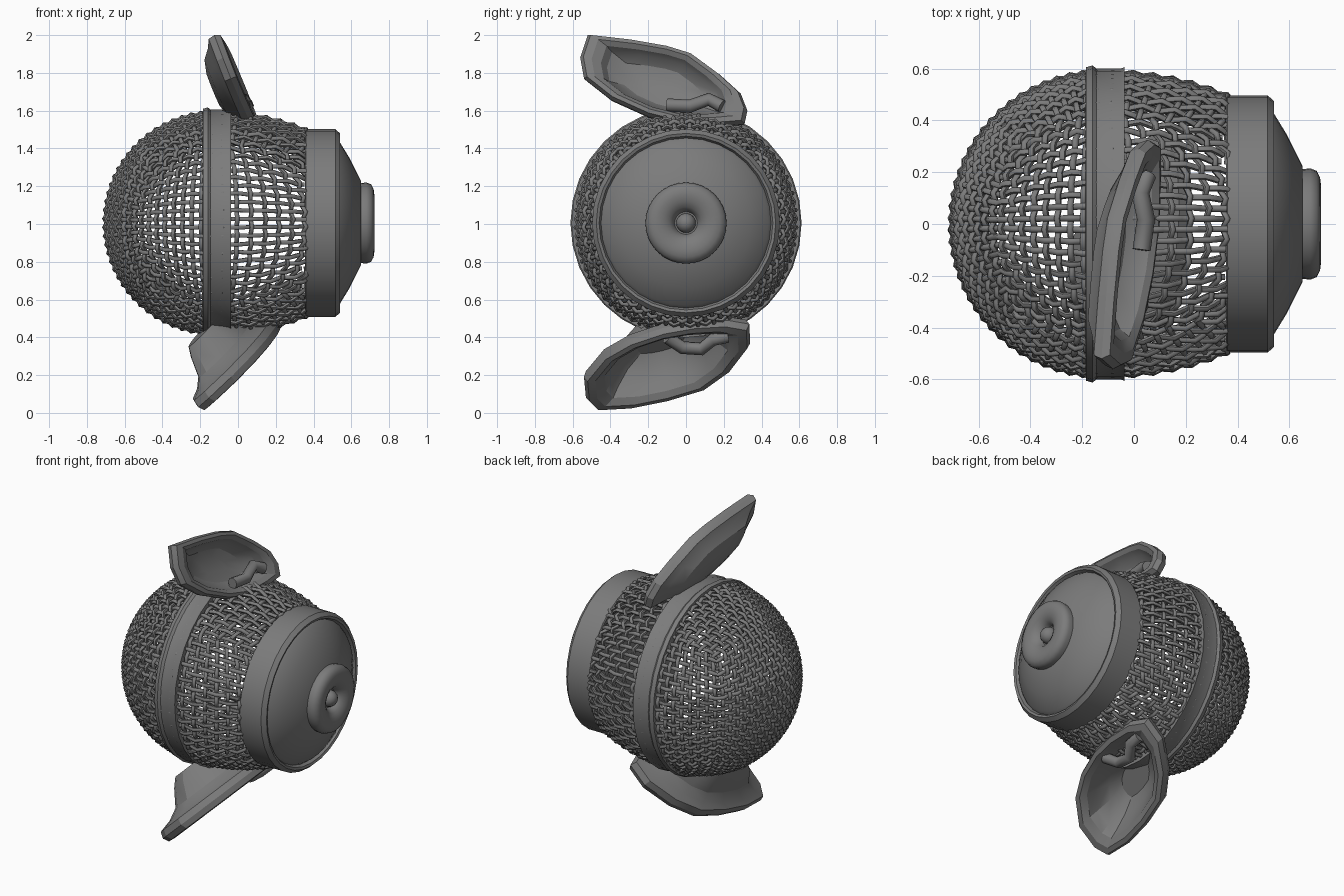
import bpy, math
from mathutils import Vector

if "Cube" in bpy.data.objects:
    bpy.data.objects.remove(bpy.data.objects["Cube"])

CZ = 1.005          # height of the main axis, which runs along x

dark = bpy.data.materials.new("dark_grey")
dark.diffuse_color = (.2, .2, .2, 1)
dark.use_nodes = True
dark.node_tree.nodes["Principled BSDF"].inputs["Base Color"].default_value = dark.diffuse_color


def finish(ob, angle=30):
    bpy.ops.object.select_all(action='DESELECT')
    ob.select_set(True)
    bpy.context.view_layer.objects.active = ob
    if ob.type == 'CURVE':
        bpy.ops.object.convert(target='MESH')
        ob = bpy.context.view_layer.objects.active
    ob.data.materials.clear()
    ob.data.materials.append(dark)
    bpy.ops.object.shade_smooth_by_angle(angle=math.radians(angle))
    return ob


def loft(name, rings, angle=30, closed=False):
    """Skin a list of equal-length rings; cap the ends unless closed."""
    n, m = len(rings[0]), len(rings)
    verts = [p for r in rings for p in r]
    faces = []
    for a in range(m if closed else m - 1):
        b = (a + 1) % m
        for i in range(n):
            j = (i + 1) % n
            faces.append((a * n + i, a * n + j, b * n + j, b * n + i))
    if not closed:
        faces.append(tuple(reversed(range(n))))
        faces.append(tuple(range((m - 1) * n, m * n)))
    me = bpy.data.meshes.new(name)
    me.from_pydata(verts, [], faces)
    ob = bpy.data.objects.new(name, me)
    bpy.context.collection.objects.link(ob)
    return finish(ob, angle)


def lathe(name, profile, sides, angle=30, closed=False):
    """Turn (x, radius) points about the main axis."""
    return loft(name, [[(x, r * math.cos(2 * math.pi * i / sides),
                         CZ + r * math.sin(2 * math.pi * i / sides))
                        for i in range(sides)] for x, r in profile], angle, closed)


def tubes(name, paths, radius, res=1):
    cu = bpy.data.curves.new(name, 'CURVE')
    cu.dimensions = '3D'
    cu.bevel_depth, cu.bevel_resolution = radius, res
    cu.use_fill_caps = True
    for pts, cyclic in paths:
        s = cu.splines.new('POLY')
        s.points.add(len(pts) - 1)
        for q, p in zip(s.points, pts):
            q.co = (*p, 1)
        s.use_cyclic_u = cyclic
    ob = bpy.data.objects.new(name, cu)
    bpy.context.collection.objects.link(ob)
    return finish(ob, 60)


# Woven wire ball: three families of loops, each passing over and under
CELLS = (18, 20, 20)
paths = []
for a in range(3):
    b, c = (a + 1) % 3, (a + 2) % 3
    normals = [(b, 1), (c, 1), (b, -1), (c, -1)]
    for i in range(CELLS[a]):
        u = math.tan(((i + .5) / CELLS[a] - .5) * math.pi / 2)
        pts = []
        for f in range(4):
            (na, ns), (ta, ts) = normals[f], normals[(f + 1) % 4]
            n = CELLS[ta]
            for k in range(2 * n):
                phi = (k / (2 * n) - .5) * math.pi / 2
                d = Vector((0, 0, 0))
                d[na], d[ta], d[a] = ns, ts * math.tan(phi), u
                d.normalize()
                t = (ts * phi / (math.pi / 2) + .5) * n - .5
                sign = (1 if na == b else -1) * (-1) ** i
                p = d * (.578 + .011 * sign * math.cos(math.pi * t))
                if p.x > 0:
                    p.x *= 1.52
                pts.append(p + Vector((-.12, 0, CZ)))
        # stop the wires inside the collar
        keep = [p.x < .375 for p in pts]
        if all(keep):
            paths.append((pts, True))
        elif any(keep):
            s = keep.index(False)
            run = []
            for p in pts[s:] + pts[:s] + [pts[s]]:
                if p.x < .375:
                    run.append(p)
                else:
                    if len(run) > 1:
                        paths.append((run, False))
                    run = []
tubes("woven_ball", paths, .012)

# Band round the ball
lathe("ball_band", [(-.19, .565), (-.185, .605), (-.16, .612), (-.145, .6), (-.05, .6),
                    (-.037, .606), (-.037, .565)], 32, closed=True)

# Collar with a recessed cone
lathe("collar", [(.355, .49), (.36, .497), (.515, .497), (.54, .475), (.535, .46),
                 (.515, .45), (.535, .435), (.59, .345), (.65, .225), (.66, .1)], 32)

# Round socket and its centre pin
lathe("end_socket", [(.64, .21), (.68, .215), (.705, .205), (.718, .18), (.722, .15),
                     (.715, .115), (.7, .085), (.68, .068), (.66, .06)], 32, 60)
bpy.ops.mesh.primitive_uv_sphere_add(segments=16, ring_count=8, radius=.052,
                                     location=(.665, 0, CZ))
bpy.context.object.name = "centre_pin"
finish(bpy.context.object, 60)


def ear(name, outline, plane, centre, shape, fold):
    """Cupped ear: outline in y, z laid on a tilted plane, opening to +x."""
    a, ky, kz = plane
    nrm = Vector((1, -ky, -kz)).normalized()

    def place(y, z, off):
        return Vector((a + ky * y + kz * z, y, z)) + nrm * off

    def ring(scale, off):
        return [place(centre[0] + (y - centre[0]) * scale,
                      centre[1] + (z - centre[1]) * scale, off) for y, z in outline]

    loft(name, [ring(*s) for s in shape], 25)
    tubes(name + "_fold", [([place(*p) for p in fold], False)], .035, 2)


# Each shape runs: back of cup, rolled rim, inside of cup (scale, offset)
ear("upper_ear",
    [(-.52, 2.0), (-.56, 1.88), (-.54, 1.77), (-.4, 1.66), (-.2, 1.57), (.0, 1.52),
     (.2, 1.52), (.31, 1.53), (.325, 1.6), (.29, 1.69), (.18, 1.79), (.03, 1.9),
     (-.1, 1.94), (-.3, 1.975)],
    (.66, .03, -.385), (-.12, 1.75),
    [(.35, -.12), (.62, -.1), (.8, -.06), (.97, -.035), (1, 0), (.96, .03), (.86, .035),
     (.75, .015), (.68, -.025), (.5, -.065), (.25, -.08)],
    [(-.1, 1.63, .0), (.02, 1.62, .01), (.12, 1.66, .0), (.19, 1.62, .01)])

ear("lower_ear",
    [(-.48, .03), (-.53, .08), (-.54, .19), (-.44, .31), (-.3, .39), (-.12, .45),
     (.05, .48), (.22, .49), (.335, .47), (.34, .37), (.24, .24), (.1, .14),
     (-.1, .08), (-.3, .04)],
    (-.29, -.1, 1.05), (-.12, .26),
    [(.4, -.25), (.5, -.2), (.64, -.1), (.8, -.06), (.97, -.04), (1, 0), (.96, .035),
     (.86, .04), (.74, .015), (.66, -.04), (.5, -.12), (.3, -.17)],
    [(-.1, .4, .0), (-.02, .36, .02), (.08, .36, .03), (.14, .41, .03), (.22, .42, .02)])
